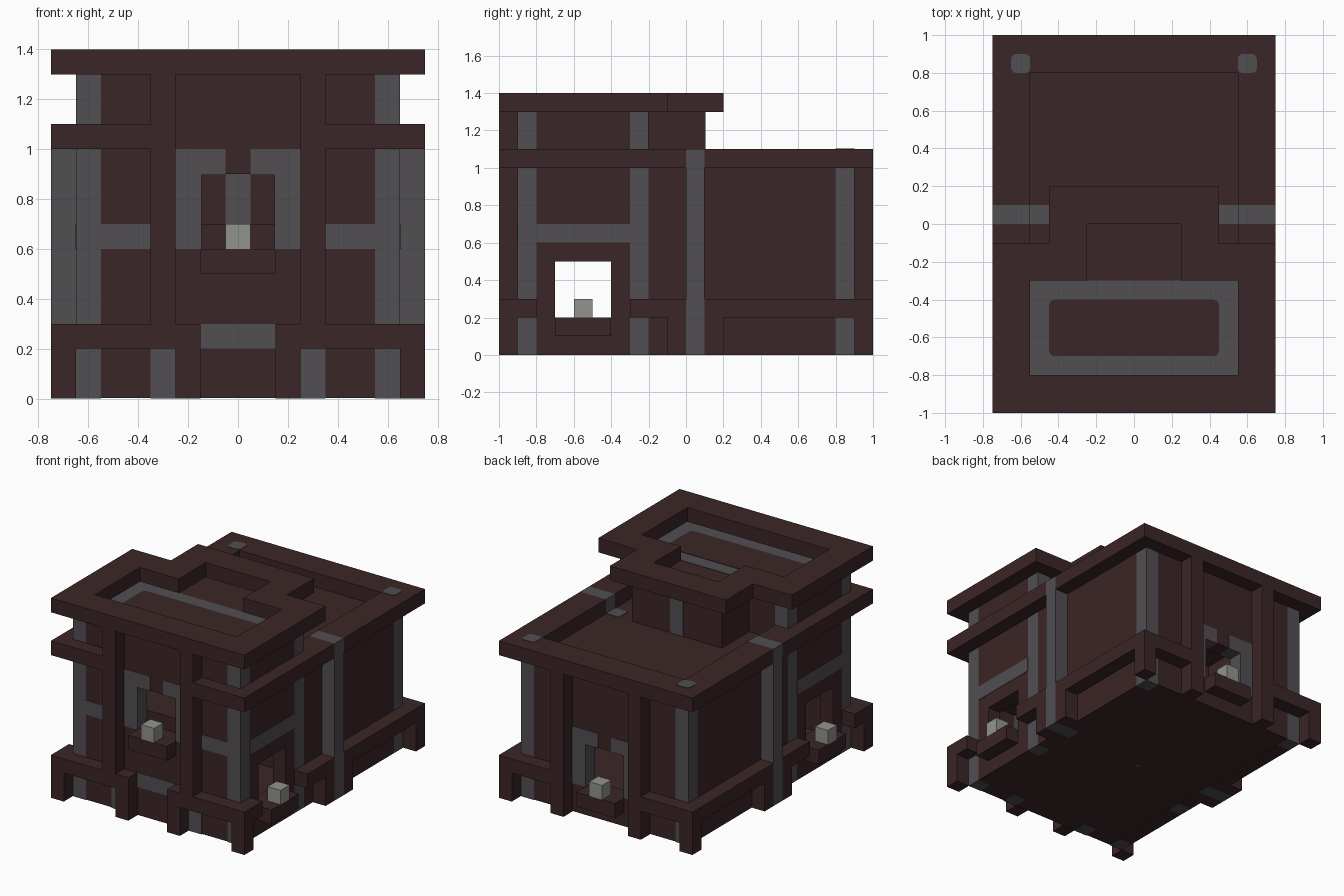
import bpy, bmesh

cube = bpy.data.objects.get("Cube")
if cube:
    bpy.data.objects.remove(cube, do_unlink=True)

CELL = 0.1   # all box sizes below are counted in cells


def material(name, rgb):
    m = bpy.data.materials.new(name)
    m.use_nodes = True
    color = (*rgb, 1)
    m.diffuse_color = color
    node = next(n for n in m.node_tree.nodes if n.type == 'BSDF_PRINCIPLED')
    node.inputs["Base Color"].default_value = color
    node.inputs["Roughness"].default_value = 0.9
    return m


BRICK = material("dark red brick", (0.044, 0.019, 0.020))
STONE = material("grey stone", (0.083, 0.077, 0.083))
LAMP = material("pale lamp", (0.29, 0.29, 0.275))


def add_box(bm, x, y, z, rounding=0):
    corners = [bm.verts.new((a * CELL, b * CELL, c * CELL))
               for c in z for b in y for a in x]
    for ids in ((0, 2, 3, 1), (4, 5, 7, 6), (0, 1, 5, 4),
                (2, 6, 7, 3), (0, 4, 6, 2), (1, 3, 7, 5)):
        bm.faces.new([corners[i] for i in ids])
    if rounding:
        upright = [e for e in {e for v in corners for e in v.link_edges}
                   if abs(e.verts[0].co.z - e.verts[1].co.z) > 1e-5]
        bmesh.ops.bevel(bm, geom=upright, offset=rounding * CELL,
                        segments=3, profile=0.5, affect='EDGES')


def part(name, mat, *boxes, rounding=0):
    """Boxes as (x, y, z) ranges; any box off the middle is mirrored."""
    bm = bmesh.new()
    for x, y, z in boxes:
        add_box(bm, x, y, z, rounding)
        if x[0] > 0:
            add_box(bm, (-x[1], -x[0]), y, z, rounding)
    bmesh.ops.recalc_face_normals(bm, faces=bm.faces)
    mesh = bpy.data.meshes.new(name)
    bm.to_mesh(mesh)
    bm.free()
    mesh.materials.append(mat)
    obj = bpy.data.objects.new(name, mesh)
    bpy.context.scene.collection.objects.link(obj)


def mid(w):
    return (-w, w)


T = 0.03                     # thickness of painted plates, in cells
OUT, COL = (6.5, 7.5), (5.5, 6.5)
POST, JAMB = (2.5, 3.5), (1.5, 2.5)
FRONT, BACK = (-10, -9), (9, 10)

# Walls with window openings
front, rear = (-9, -8), (8, 9)
part("front_wall", BRICK, ((1.5, 5.5), front, (T, 13)),
     (mid(1.5), front, (T, 6)), (mid(1.5), front, (9, 13)))
part("rear_wall", BRICK, ((1.5, 5.5), rear, (T, 10)),
     (mid(1.5), rear, (T, 2)), (mid(1.5), rear, (5, 10)))
part("tower_side_walls", BRICK, (COL, (-8, -7), (0, 13)), (COL, (-4, -3), (0, 13)),
     (COL, (-7, -4), (0, 2)), (COL, (-7, -4), (5, 13)))
part("rear_side_walls", BRICK, (COL, (-2, 0), (0, 10)), (COL, (1, 8), (0, 10)))
part("partition_wall", BRICK, (mid(5.5), (0, 1), (T, 10)), (mid(3.5), (0, 1), (10, 13)))
part("tower_back_walls", BRICK, ((2.5, 5.5), (-3, -2), (10, 13)),
     (POST, (-2, 0), (10, 13)))

# Floors and roofs
part("ground_floor", BRICK, (mid(5.5), (-8, 8), (T, 1)))
part("upper_floor", BRICK, (mid(5.5), (-8, 0), (6, 7)))
part("rear_roof", BRICK, (mid(5.5), (1, 8), (9, 10)), ((2.5, 5.5), (-2, 1), (9, 10)))
part("tower_roof", BRICK, (mid(5.5), (-8, -3), (12, 13)), (mid(2.5), (-3, 0), (12, 13)))
part("roof_border", STONE, (mid(5.5), (-8, -3), (13, 13 + T)))
part("roof_panel", BRICK, (mid(4.5), (-7, -4), (13, 13 + 2 * T)), rounding=0.3)

# Rims around the two roofs
part("tower_rim", BRICK, (mid(7.5), (-10, -8), (13, 14)), ((5.5, 7.5), (-8, -3), (13, 14)),
     ((2.5, 7.5), (-3, -1), (13, 14)), ((2.5, 4.5), (-1, 0), (13, 14)),
     (mid(4.5), (0, 2), (13, 14)))
part("middle_rim", BRICK, ((3.5, 7.5), FRONT, (10, 11)), (OUT, (-9, -2), (10, 11)),
     ((5.5, 7.5), (-2, 0), (10, 11)), ((5.5, 7.5), (1, 8), (10, 11)),
     (mid(7.5), (8, 10), (10, 11)))

# Base ledges, legs and posts
part("base_ledge", BRICK, ((1.5, 7.5), FRONT, (2, 3)), (OUT, (-9, -8), (2, 3)),
     (OUT, (-3, 0), (2, 3)), (OUT, (1, 9), (2, 3)), ((2.5, 7.5), BACK, (2, 3)))
part("legs", BRICK, (JAMB, FRONT, (0, 2)), (POST, BACK, (0, 2)),
     *[(OUT, y, (0, 2)) for y in (FRONT, (-1, 0), (1, 2), BACK)])
part("front_posts", BRICK, (POST, FRONT, (3, 13)))
part("rear_posts", BRICK, (POST, BACK, (3, 10)))

# Grey stone columns and bands
part("corner_columns", STONE, (COL, front, (0, 13)), (COL, (-3, -2), (0, 13)),
     (COL, rear, (0, 10)))
part("side_pillars", STONE, ((5.5, 7.5), (0, 1), (0, 11)))
part("partition_column", STONE, (mid(0.5), (-T, 1 + T), (T, 13)))
part("front_columns", STONE, (POST, (-9 - T, -8 + T), (0, 12)))
part("front_bands", STONE, ((3.5, 5.5), (-9 - T, -8.5), (6, 7)),
     (mid(1.5), (-9 - T, -8.5), (2, 3)))
part("side_bands", STONE, ((6, 6.5 + T), (-8, -3), (6, 7)))
part("front_window_frame", STONE, ((1.5 - T, 2.5), (-9 - T, -8 + T), (6, 9)),
     ((0.5, 2.5), (-9 - T, -8 + T), (9 - T, 10)))
part("rear_window_frame", STONE, ((1.5 - T, 2.5), (8 - T, 9 + T), (2, 5)),
     ((0.5, 2.5), (8 - T, 9 + T), (5 - T, 6)))
part("roof_stone_strips", STONE, ((4.5, 5.5), (0, 1), (10, 10 + T)))
part("rear_column_caps", STONE, (COL, rear, (11, 11 + T)), rounding=0.25)

# Window sills with a lamp on each
for name, x, y, z in (("front", 0, -9.5, 6), ("side", 7, -5.5, 2), ("rear", 0, 9.5, 2)):
    wx, wy = (0.5, 1.5) if x else (1.5, 0.5)
    part(name + "_sill", BRICK, ((x - wx, x + wx), (y - wy, y + wy), (z - 1, z)))
    part(name + "_lamp", LAMP, ((x - 0.5, x + 0.5), (y - 0.5, y + 0.5), (z, z + 1)))
